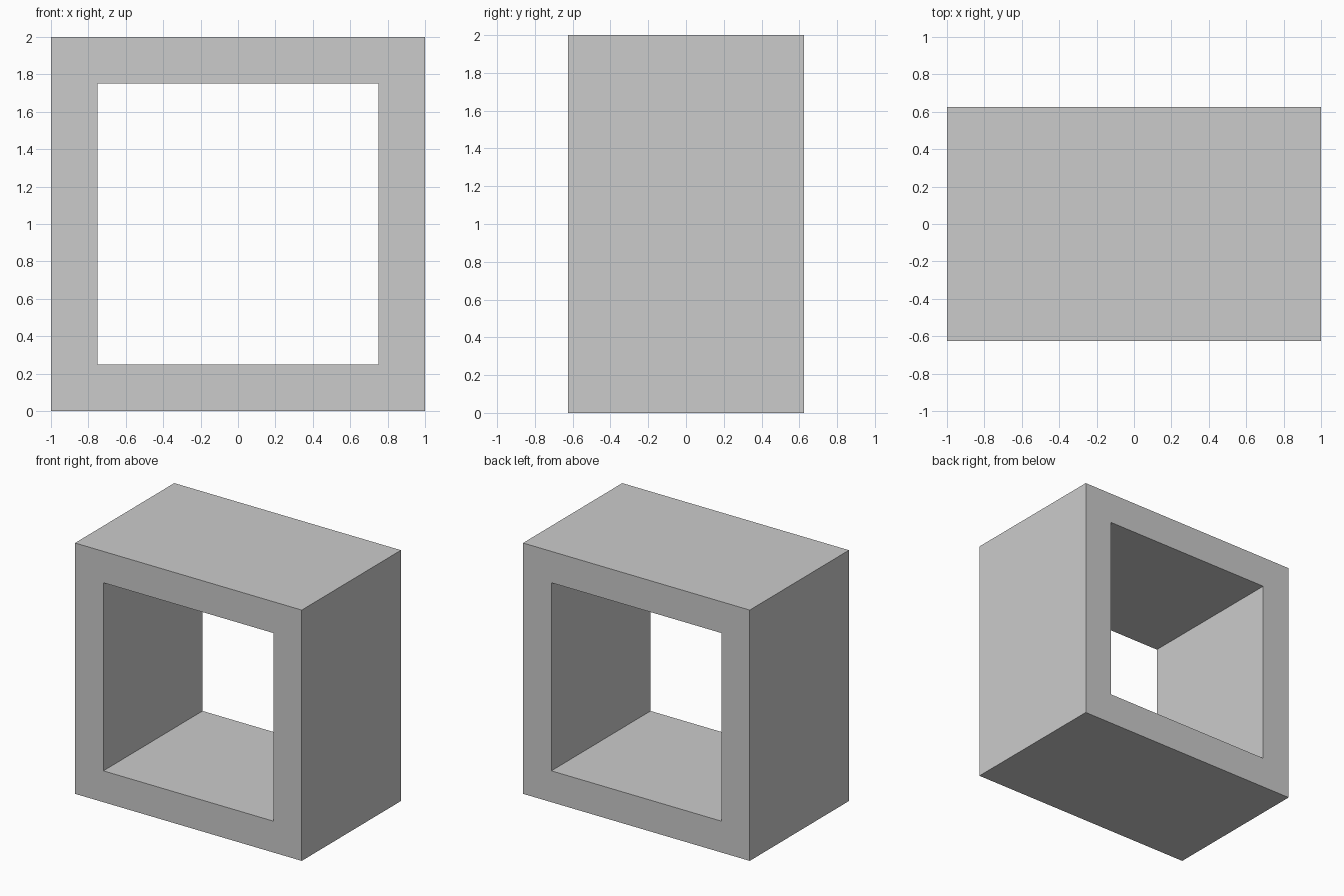
import bpy, bmesh

if "Cube" in bpy.data.objects:
    bpy.data.objects.remove(bpy.data.objects["Cube"])

HALF, WALL, DEPTH = 1.0, 0.25, 1.25

bm = bmesh.new()


def square_loop(half):
    """Square edge loop on the front plane, centred on z = 1."""
    corners = [(-1, -1), (1, -1), (1, 1), (-1, 1)]
    verts = [bm.verts.new((x * half, -DEPTH / 2, HALF + z * half)) for x, z in corners]
    return [bm.edges.new((verts[i], verts[(i + 1) % 4])) for i in range(4)]


# Front face ring between the outer edge and the opening
edges = square_loop(HALF) + square_loop(HALF - WALL)
ring = bmesh.ops.bridge_loops(bm, edges=edges)["faces"]

# Extrude the ring to the back, keeping the front to close the solid
back = bmesh.ops.extrude_face_region(bm, geom=ring, use_keep_orig=True)["geom"]
bmesh.ops.translate(bm, vec=(0, DEPTH, 0),
                    verts=[g for g in back if isinstance(g, bmesh.types.BMVert)])
bmesh.ops.recalc_face_normals(bm, faces=bm.faces)

# Open square frame
mesh = bpy.data.meshes.new("square_frame")
bm.to_mesh(mesh)
bm.free()
frame = bpy.data.objects.new("square_frame", mesh)
bpy.context.collection.objects.link(frame)
